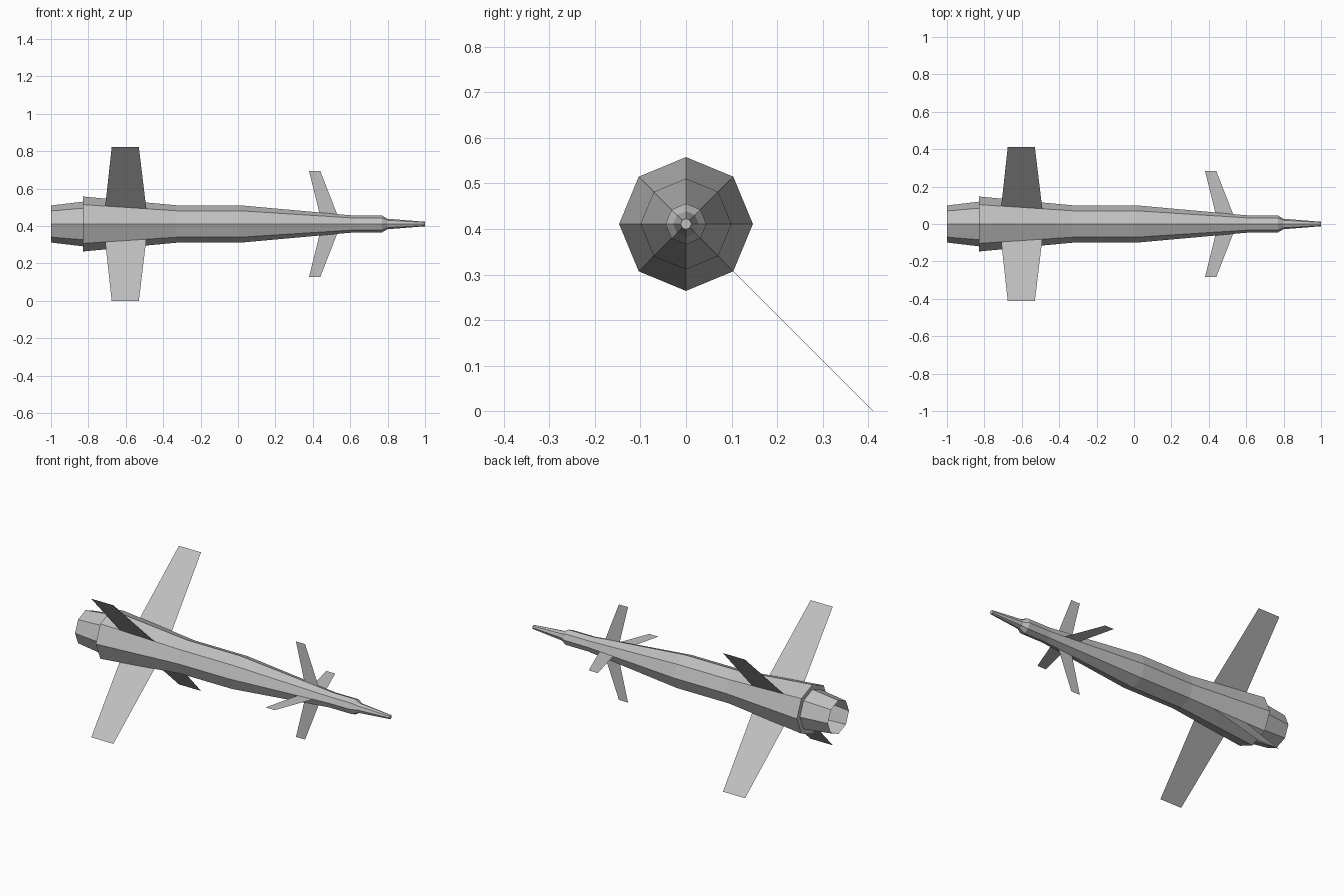
import bpy
import bmesh
from math import cos, sin, pi, radians

cube = bpy.data.objects.get("Cube")
if cube:
    bpy.data.objects.remove(cube)

AXIS_Z = 0.411
SIDES = 8

gray = bpy.data.materials.new("light gray")
gray.use_nodes = True
COLOR = (0.53, 0.53, 0.53, 1)
gray.diffuse_color = COLOR
gray.node_tree.nodes["Principled BSDF"].inputs["Base Color"].default_value = COLOR


def finish(name, bm):
    mesh = bpy.data.meshes.new(name)
    bm.to_mesh(mesh)
    bm.free()
    mesh.materials.append(gray)
    obj = bpy.data.objects.new(name, mesh)
    obj.location.z = AXIS_Z
    bpy.context.collection.objects.link(obj)


def lathe(name, profile, capped):
    """Eight-sided tube along x from (x, radius) pairs."""
    bm = bmesh.new()
    rings = [[bm.verts.new((x, r * cos(2 * pi * i / SIDES), r * sin(2 * pi * i / SIDES)))
              for i in range(SIDES)] for x, r in profile]
    for a, b in zip(rings, rings[1:]):
        for i in range(SIDES):
            j = (i + 1) % SIDES
            bm.faces.new((a[i], a[j], b[j], b[i]))
    if capped:
        bm.faces.new(rings[0][::-1])
        bm.faces.new(rings[-1])
    finish(name, bm)


def fins(name, outline, start):
    """Four flat fins around the axis, outline as (x, distance) pairs."""
    labels = ("a", "b", "c", "d")
    for k, label in enumerate(labels):
        a = radians(start + 90 * k)
        bm = bmesh.new()
        bm.faces.new([bm.verts.new((x, d * cos(a), d * sin(a))) for x, d in outline])
        finish(name + "_" + label, bm)


# Fuselage with stepped nose probe
lathe("fuselage", [(-0.83, 0.147), (-0.33, 0.1), (0.01, 0.1), (0.62, 0.045),
                   (0.77, 0.045), (0.80, 0.028), (1.0, 0.012)], True)

# Open exhaust nozzle
lathe("exhaust_nozzle", [(-1.0, 0.099), (-0.83, 0.119)], False)

# Diagonal tail fins and upright nose fins
fins("tail_fin", [(-0.71, 0.134), (-0.49, 0.113), (-0.53, 0.581), (-0.675, 0.581)], 45)
fins("nose_fin", [(0.435, 0.06), (0.53, 0.052), (0.44, 0.283), (0.38, 0.283)], 0)
